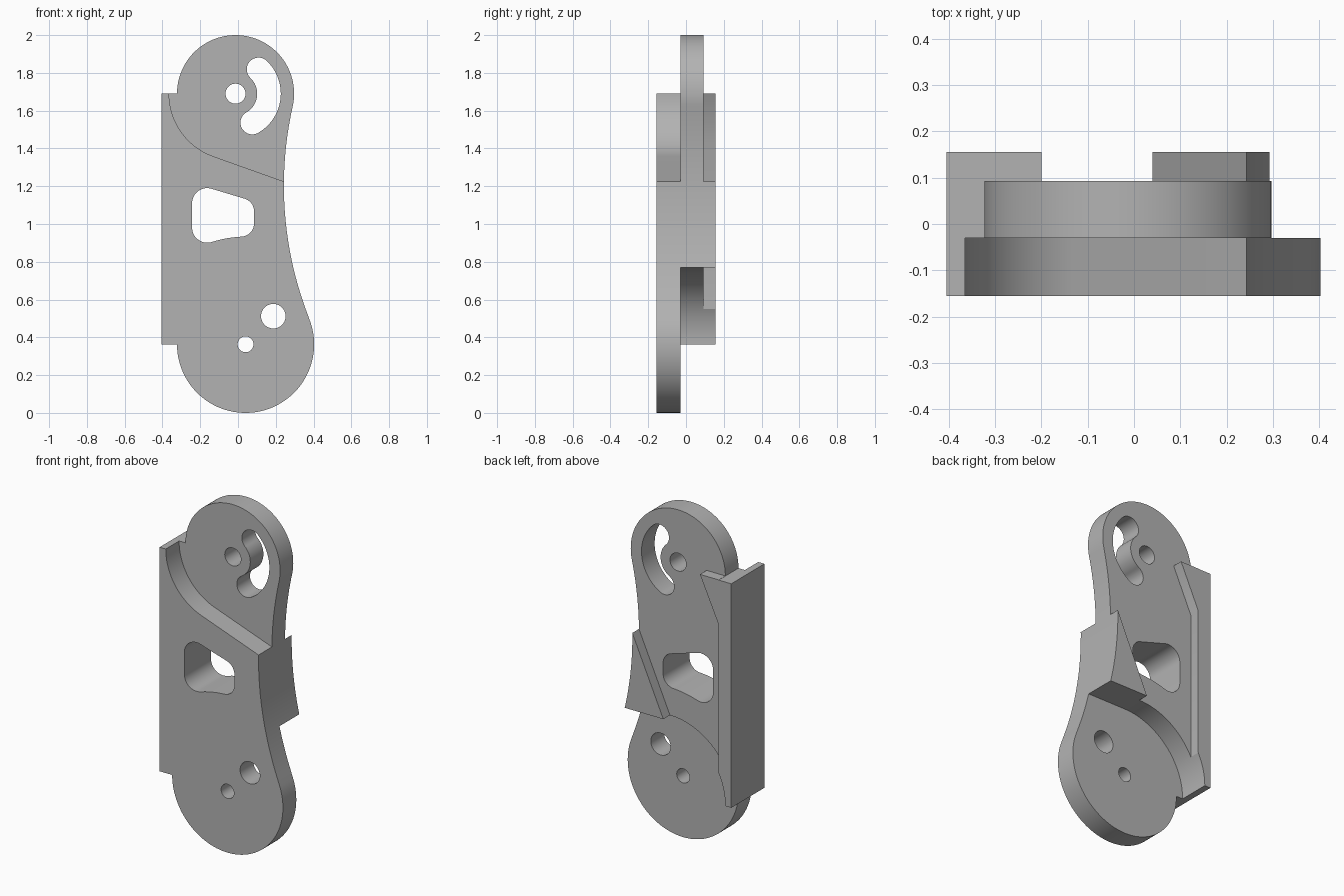
import bpy, bmesh
from math import cos, sin, radians, atan2, acos, degrees, hypot

if "Cube" in bpy.data.objects:
    bpy.data.objects.remove(bpy.data.objects["Cube"])

grey = bpy.data.materials.new("plain grey")
grey.use_nodes = True
grey.diffuse_color = (0.45, 0.45, 0.45, 1)
grey.node_tree.nodes["Principled BSDF"].inputs["Base Color"].default_value = grey.diffuse_color

FRONT, STEP, RECESS, BACK = -0.155, -0.03, 0.093, 0.155   # depth of each layer
UP, UP_R = (-0.013, 1.69), 0.31                           # upper pivot lobe
LOW, LOW_R = (0.04, 0.363), 0.363                         # lower pivot lobe
NECK, NECK_R = (2.153, 1.203), 1.91                       # concave right edge
LEFT = -0.405


def arc(c, r, a, b, n=32):
    """Points on an arc from angle a to b in degrees."""
    steps = [radians(a + (b - a) * i / n) for i in range(n + 1)]
    return [(c[0] + r * cos(t), c[1] + r * sin(t)) for t in steps]


def angle(p, q):
    return degrees(atan2(q[1] - p[1], q[0] - p[0]))


def prism(name, outline, y0, y1):
    """Extrude an x-z outline between two depths."""
    bm = bmesh.new()
    face = bm.faces.new([bm.verts.new((x, y0, z)) for x, z in outline])
    top = bmesh.ops.extrude_face_region(bm, geom=[face])["geom"]
    verts = [v for v in top if isinstance(v, bmesh.types.BMVert)]
    bmesh.ops.translate(bm, verts=verts, vec=(0, y1 - y0, 0))
    bmesh.ops.recalc_face_normals(bm, faces=bm.faces)
    mesh = bpy.data.meshes.new(name)
    bm.to_mesh(mesh)
    bm.free()
    ob = bpy.data.objects.new(name, mesh)
    bpy.context.collection.objects.link(ob)
    return ob


# Full silhouette of the link plate
a_up, a_low = angle(UP, NECK), angle(LOW, NECK)
outline = arc(UP, UP_R, a_up, 180, 64) + [(LEFT, UP[1]), (LEFT, LOW[1])]
outline += arc(LOW, LOW_R, 180, 360 + a_low, 64)
outline += arc(NECK, NECK_R, 180 + a_low, 180 + a_up, 40)[1:-1]
plate = prism("link_plate", outline, FRONT, BACK)
plate.data.materials.append(grey)

# Front step around the upper lobe: arc, then its tangent to the right edge
clear = 0.352
end = (0.243, 1.225)
reach = hypot(end[0] - UP[0], end[1] - UP[1])
tangent = angle(UP, end) - degrees(acos(clear / reach))
curve = arc(UP, clear, 180, 360 + tangent)
tx, tz = curve[-1]
far = (1, tz + (1 - tx) * (end[1] - tz) / (end[0] - tx))
upper_step = [(UP[0] - clear, 2.3)] + curve + [far, (1, 2.3)]

# Rear step around the lower lobe: arc, then level to the right edge
clear = 0.406
lower_step = [(LOW[0] - clear, -0.3)] + arc(LOW, clear, 180, 90)
lower_step += [(1, LOW[1] + clear), (1, -0.3)]

# Rear recess between the left rail and the triangular pad on the right
slope = (end[0] - LOW[0]) / (end[1] - 0.769)
pad_x = lambda z: end[0] + (z - end[1]) * slope
recess = [(-0.34, 2.3), (-0.34, 1.691), (-0.2, 1.691), (-0.32, 1.43), (-0.32, 0.5),
          (pad_x(0.5), 0.5), (pad_x(2.3), 2.3)]

# Curved slot about the upper pivot
mid, half, lo, hi = 0.177, 0.0625, -60, 46.5
tip = lambda a: arc(UP, mid, a, a, 1)[0]
slot = arc(UP, mid + half, lo, hi)
slot += arc(tip(hi), half, hi, hi + 180, 20)[1:-1]
slot += arc(UP, mid - half, hi, lo)
slot += arc(tip(lo), half, lo + 180, lo + 360, 20)[1:-1]

# Rounded window, its lower edge concentric with the lower pivot
bl, br = (-0.163, 0.981), (0.015, 1.003)
tl, tr = (-0.163, 1.11), (0.015, 1.067)
a_bl, a_br = angle(LOW, bl), angle(LOW, br)
window = arc(tr, 0.07, 0, 70, 12) + arc(tl, 0.08, 70, 180, 16)
window += arc(bl, 0.08, 180, 180 + a_bl, 16)
window += arc(LOW, 0.57, a_bl, a_br, 10)[1:-1]
window += arc(br, 0.07, 180 + a_br, 360, 16)

cuts = [("upper_step", upper_step, -0.5, STEP),
        ("lower_step", lower_step, STEP, 0.5),
        ("rear_recess", recess, RECESS, 0.5),
        ("slot", slot, -0.5, 0.5),
        ("window", window, -0.5, 0.5)]
for name, c, r in (("upper_pivot_hole", UP, 0.053),
                   ("lower_pivot_hole", LOW, 0.042),
                   ("side_hole", (0.187, 0.512), 0.065)):
    cuts.append((name, arc(c, r, 0, 360, 40)[:-1], -0.5, 0.5))

# Cut everything out of the plate, then drop the cutters
bpy.context.view_layer.objects.active = plate
for name, pts, y0, y1 in cuts:
    cutter = prism(name + "_cutter", pts, y0, y1)
    cutter.hide_render = True
    mod = plate.modifiers.new(name, "BOOLEAN")
    mod.operation, mod.solver, mod.object = "DIFFERENCE", "EXACT", cutter
    bpy.ops.object.modifier_apply(modifier=mod.name)
    bpy.data.objects.remove(cutter)

bpy.ops.object.select_all(action="DESELECT")
plate.select_set(True)
bpy.ops.object.shade_smooth_by_angle(angle=radians(25))
